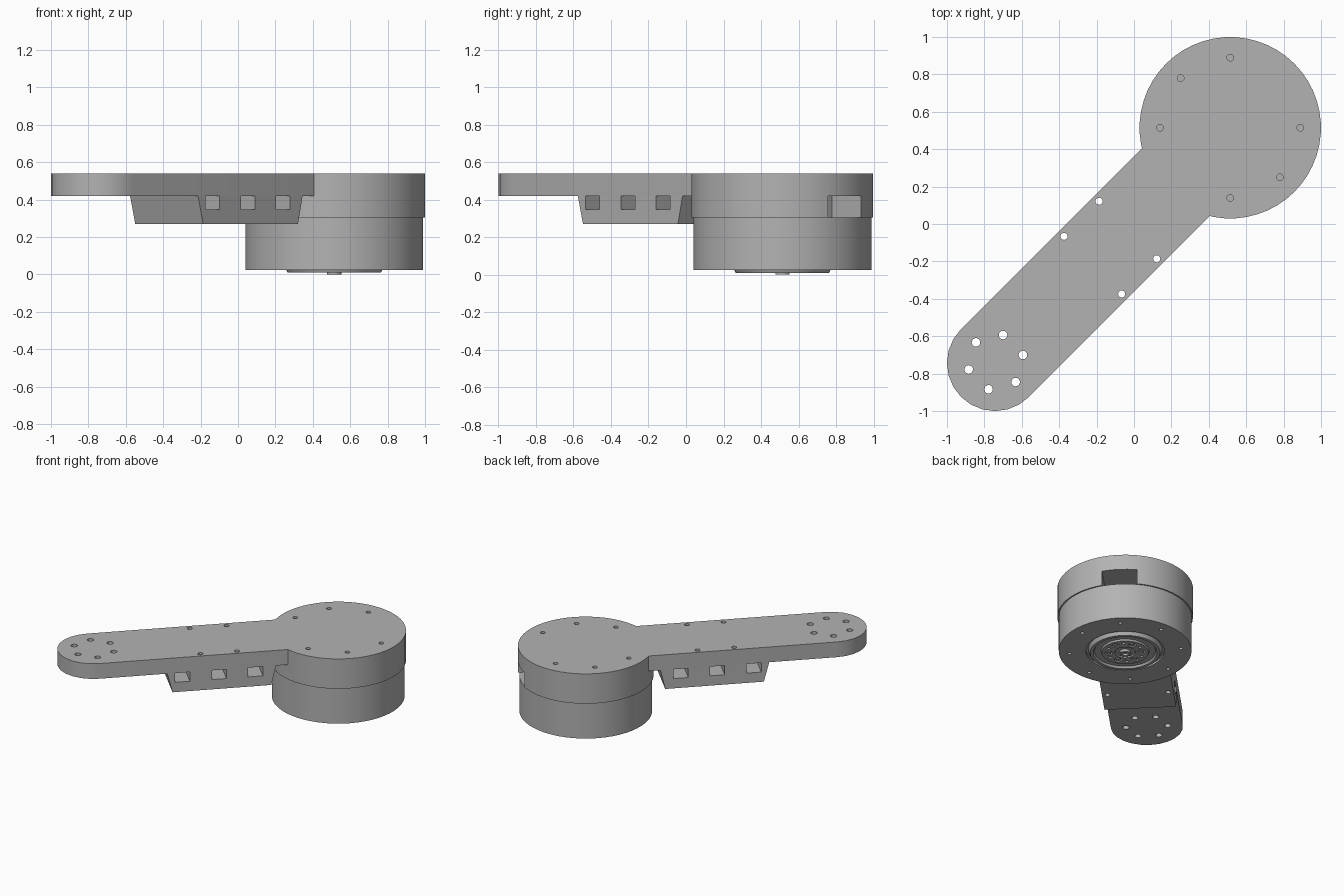
import bpy, bmesh, math
from mathutils import Matrix, Vector

cube = bpy.data.objects.get("Cube")
if cube:
    bpy.data.objects.remove(cube, do_unlink=True)

# Parts are laid out along x, then turned to lie on the diagonal
TURN = Matrix.Rotation(math.radians(45), 4, 'Z')
HUB, TIP = 0.7275, -1.051        # centres of the drum and the arm tip
HALF = 0.257                     # half width of the arm
TOP, ARM_Z, SEAM = 0.54, 0.42, 0.305

grey = bpy.data.materials.new("plain grey")
grey.use_nodes = True
colour = (0.45, 0.45, 0.45, 1)
grey.diffuse_color = colour
grey.node_tree.nodes["Principled BSDF"].inputs["Base Color"].default_value = colour


def finish(name, bm):
    bmesh.ops.recalc_face_normals(bm, faces=bm.faces)
    bm.transform(TURN)
    mesh = bpy.data.meshes.new(name)
    bm.to_mesh(mesh)
    bm.free()
    mesh.materials.append(grey)
    ob = bpy.data.objects.new(name, mesh)
    bpy.context.collection.objects.link(ob)
    return ob


def prism(bm, points, direction):
    face = bm.faces.new([bm.verts.new(p) for p in points])
    out = bmesh.ops.extrude_face_region(bm, geom=[face])
    moved = [g for g in out["geom"] if isinstance(g, bmesh.types.BMVert)]
    bmesh.ops.translate(bm, verts=moved, vec=direction)


def drum(bm, x, y, radius, low, high, sides):
    ring = [(x + radius * math.cos(math.tau * i / sides),
             y + radius * math.sin(math.tau * i / sides), low) for i in range(sides)]
    prism(bm, ring, Vector((0, 0, high - low)))


def box(bm, x0, x1, y0, y1, z0, z1):
    prism(bm, [(x0, y0, z0), (x1, y0, z0), (x1, y1, z0), (x0, y1, z0)],
          Vector((0, 0, z1 - z0)))


def circle(x, radius, count, start=0, step=None):
    step = step or 360 / count
    for i in range(count):
        a = math.radians(start + i * step)
        yield x + radius * math.cos(a), radius * math.sin(a)


def lathe(name, profile, sides):
    bm = bmesh.new()
    verts = [bm.verts.new((HUB + r, 0, z)) for r, z in profile]
    edges = [bm.edges.new(pair) for pair in zip(verts, verts[1:])]
    bmesh.ops.spin(bm, geom=verts + edges, cent=(HUB, 0, 0), axis=(0, 0, 1),
                   angle=math.tau, steps=sides)
    bmesh.ops.remove_doubles(bm, verts=bm.verts, dist=0.0005)
    return finish(name, bm)


def combine(ob, bm, operation):
    tool = finish("tool", bm)
    mod = ob.modifiers.new("combine", 'BOOLEAN')
    mod.operation, mod.solver, mod.object = operation, 'EXACT', tool
    bpy.context.view_layer.objects.active = ob
    bpy.ops.object.modifier_apply(modifier=mod.name)
    bpy.data.objects.remove(tool, do_unlink=True)


def smooth(ob):
    bpy.ops.object.select_all(action='DESELECT')
    ob.select_set(True)
    bpy.context.view_layer.objects.active = ob
    bpy.ops.object.shade_smooth_by_angle(angle=math.radians(32))


screws = [(x, y) for x in (-0.311, -0.046) for y in (-0.218, 0.218)]

# Arm plate with a rounded tip, joined to the drum cap
bm = bmesh.new()
outline = [(x, y, ARM_Z) for x, y in circle(TIP, HALF, 13, 90, 15)]
outline += [(0.45, -HALF, ARM_Z), (0.45, HALF, ARM_Z)]
prism(bm, outline, Vector((0, 0, TOP - ARM_Z)))
housing = finish("arm_housing", bm)
bm = bmesh.new()
drum(bm, HUB, 0, 0.485, SEAM, TOP, 52)
combine(housing, bm, 'UNION')

# Holes in the arm, blind holes in the cap and the cable notch
bm = bmesh.new()
for x, y in circle(TIP + 0.006, 0.15, 6, -30):
    drum(bm, x, y, 0.023, ARM_Z - 0.05, TOP + 0.05, 16)
for x, y in screws:
    drum(bm, x, y, 0.019, ARM_Z - 0.05, TOP + 0.05, 16)
for side in (45, -135):
    for x, y in circle(HUB, 0.375, 3, side, 45):
        drum(bm, x, y, 0.018, TOP - 0.06, TOP + 0.05, 16)
box(bm, HUB + 0.25, HUB + 0.6, -0.125, 0.125, SEAM - 0.05, ARM_Z)
combine(housing, bm, 'DIFFERENCE')

# Tapered block below the arm, with cross slots and screw holes
bm = bmesh.new()
side = [(-0.559, ARM_Z), (-0.52, 0.27), (0.196, 0.27), (0.231, ARM_Z)]
prism(bm, [(x, -HALF, z) for x, z in side], Vector((0, 2 * HALF, 0)))
block = finish("slotted_block", bm)
bm = bmesh.new()
for x in (-0.448, -0.182, 0.082):
    box(bm, x - 0.053, x + 0.053, -0.4, 0.4, 0.347, ARM_Z + 0.02)
for x, y in screws:
    drum(bm, x, y, 0.019, 0.2, ARM_Z + 0.05, 16)
combine(block, bm, 'DIFFERENCE')

# Motor body with a stepped output face
motor = lathe("motor_body", [
    (0, SEAM), (0.475, SEAM), (0.475, 0.025), (0.28, 0.025), (0.28, 0.04),
    (0.264, 0.04), (0.25, 0.01), (0.228, 0.01), (0.218, 0.025), (0.172, 0.025),
    (0.166, 0.012), (0.075, 0.012), (0.07, 0.02), (0, 0.02)], 52)
bm = bmesh.new()
for x, y in circle(HUB, 0.4, 8):
    drum(bm, x, y, 0.014, -0.05, 0.07, 12)
for x, y in circle(HUB, 0.118, 6, 30):
    drum(bm, x, y, 0.028, -0.05, 0.03, 16)
for x, y in circle(HUB, 0.13, 6):
    drum(bm, x, y, 0.012, -0.05, 0.04, 12)
combine(motor, bm, 'DIFFERENCE')

# Screw heads and shaft collar on the output face
bm = bmesh.new()
for x, y in circle(HUB, 0.118, 6, 30):
    drum(bm, x, y, 0.018, 0.013, 0.035, 16)
heads = finish("output_screws", bm)
collar = lathe("shaft_collar", [
    (0, 0.015), (0.02, 0.015), (0.02, 0), (0.038, 0), (0.038, 0.03), (0, 0.03)], 24)

for part in (housing, block, motor, heads, collar):
    smooth(part)
